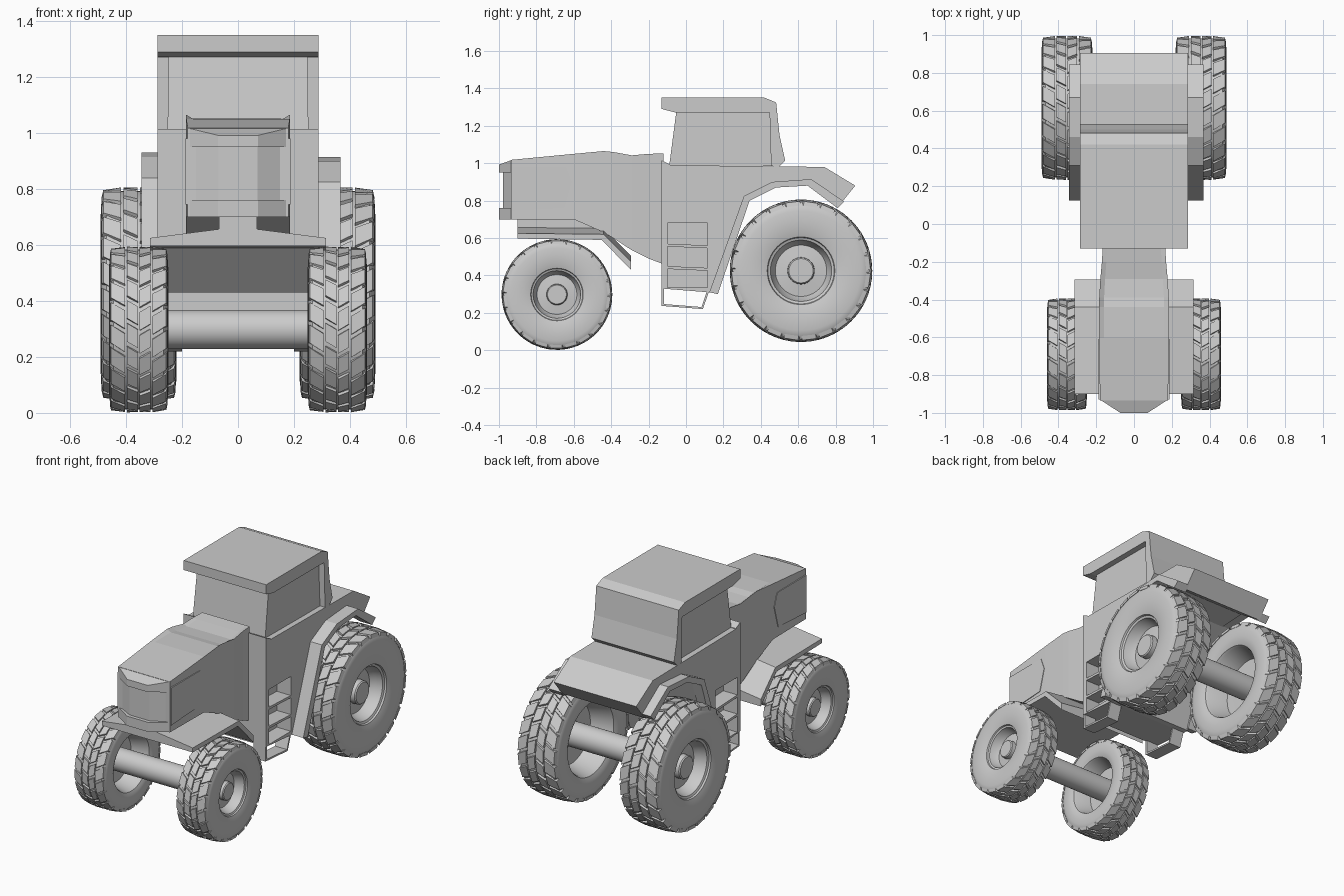
import bpy, bmesh
from math import sin, cos, pi

if "Cube" in bpy.data.objects:
    bpy.data.objects.remove(bpy.data.objects["Cube"])


def finish(name, bm, smooth=False):
    bmesh.ops.recalc_face_normals(bm, faces=bm.faces)
    me = bpy.data.meshes.new(name)
    bm.to_mesh(me)
    bm.free()
    ob = bpy.data.objects.new(name, me)
    bpy.context.collection.objects.link(ob)
    if smooth:
        bpy.ops.object.select_all(action='DESELECT')
        ob.select_set(True)
        bpy.context.view_layer.objects.active = ob
        bpy.ops.object.shade_smooth_by_angle(angle=0.6)
    return ob


def loft(name, rings):
    bm = bmesh.new()
    vs = [[bm.verts.new(p) for p in r] for r in rings]
    n = len(rings[0])
    for a, b in zip(vs, vs[1:]):
        for i in range(n):
            j = (i + 1) % n
            bm.faces.new((a[i], a[j], b[j], b[i]))
    bm.faces.new(vs[0])
    bm.faces.new(vs[-1])
    return finish(name, bm)


def prism(name, yz, x0, x1):
    return loft(name, [[(x, y, z) for y, z in yz] for x in (x0, x1)])


def box(name, x0, x1, y0, y1, z0, z1):
    return prism(name, [(y0, z0), (y1, z0), (y1, z1), (y0, z1)], x0, x1)


def hull(name, sections):
    # sections along y: (y, half width, bottom, top, dip of the top between its edges)
    return loft(name, [[(-w, y, b), (w, y, b), (w, y, t), (w * .86, y, t - d),
                        (-w * .86, y, t - d), (-w, y, t)] for y, w, b, t, d in sections])


def lathe(name, prof, cx, cy, cz, s=1, seg=56):
    # profile of (x, radius) turned about the x axis
    bm = bmesh.new()
    rings = []
    for x, r in prof:
        k = 1 if r == 0 else seg
        rings.append([bm.verts.new((cx + s * x, cy + r * cos(2 * pi * i / seg),
                                    cz + r * sin(2 * pi * i / seg))) for i in range(k)])
    for a, b in zip(rings, rings[1:]):
        for i in range(seg):
            j = (i + 1) % seg
            if len(a) == 1:
                bm.faces.new((a[0], b[i], b[j]))
            elif len(b) == 1:
                bm.faces.new((a[i], a[j], b[0]))
            else:
                bm.faces.new((a[i], a[j], b[j], b[i]))
    return finish(name, bm, True)


def wheel(name, s, y, z, R, h, count):
    cx = s * .355
    base = R * .965
    prof = [(.6, 0), (.6, .17), (.55, .187), (.3, .19), (.25, .36), (.45, .4), (.78, .43),
            (.82, .465), (.9, .475), (.92, .5), (.985, .6), (1, .72), (.985, .84), (.94, .92)]
    prof = [(a * h, r * R) for a, r in prof]
    prof += [(.84 * h, base), (-.84 * h, base)]
    prof += [(a * h, r * R) for a, r in [(-.94, .92), (-.985, .84), (-1, .74), (-.97, .66),
                                         (-.9, .6), (-.8, .58), (.1, .5), (.12, 0)]]
    lathe(name + "_tyre_and_rim", prof, cx, y, z, s)
    # tread: four columns of slanted blocks forming chevrons
    bm = bmesh.new()
    pitch = 2 * pi / count
    for i in range(count):
        for side in (-1, 1):
            for a, b in ((.03, .40), (.46, .97)):
                vs = []
                for top in (0, 1):
                    for u, e in ((a, 0), (b, 0), (b, 1), (a, 1)):
                        t = (i + .25 * (side > 0) + .5 * (a > .2)) * pitch - .75 * u * pitch
                        t += e * pitch * .84 + (.03 if e == 0 else -.03) * pitch * top
                        r = (R if u < .9 else R * .975) if top else (base - .006 if u < .9 else R * .915)
                        if top and u > .9:
                            u = .93
                        vs.append(bm.verts.new((cx + side * u * h, y + r * cos(t), z + r * sin(t))))
                bm.faces.new(vs[:4])
                bm.faces.new(vs[4:])
                for k in range(4):
                    m = (k + 1) % 4
                    bm.faces.new((vs[k], vs[m], vs[m + 4], vs[k + 4]))
    finish(name + "_tread", bm)


# Wheels and axles
for s, side in ((1, "right"), (-1, "left")):
    wheel("front_wheel_" + side, s, -.69, .298, .296, .106, 22)
    wheel("rear_wheel_" + side, s, .615, .425, .381, .136, 24)
for nm, y, z, r in (("front_axle", -.69, .298, .07), ("rear_axle", .615, .425, .075)):
    lathe(nm, [(-.36, 0), (-.36, r), (.36, r), (.36, 0)], 0, y, z, seg=32)

# Main body with wheel arch and rear deck
body = prism("cab_body", [(-.13, .99), (.74, .98), (.905, .88), (.82, .775), (.65, .89), (.48, .88),
                          (.335, .81), (.155, .31), (.12, .31), (-.13, .33)], -.287, .287)

# Step pockets cut into both sides, with treads and a hanging stirrup
for s, side in ((1, "right"), (-1, "left")):
    cut = box("step_cutter", s * .19, s * .4, -.10, .115, .335, .68)
    cut.hide_render = True
    mod = body.modifiers.new("pocket", 'BOOLEAN')
    mod.operation = 'DIFFERENCE'
    mod.solver = 'EXACT'
    mod.object = cut
    bpy.context.view_layer.objects.active = body
    bpy.ops.object.modifier_apply(modifier=mod.name)
    bpy.data.objects.remove(cut)
    for i, z in enumerate((.435, .555)):
        prism(f"step_{side}_{i}", [(-.11, z), (.12, z - .01), (.12, z + .005), (-.11, z + .015)],
              s * .18, s * .287)
    prism("stirrup_" + side, [(-.13, .335), (-.13, .237), (.09, .22), (.127, .325), (.115, .325),
                              (.083, .231), (-.118, .247), (-.118, .335)], s * .2, s * .283)

# Rear fenders along the wheel arch
for side, x0, x1, dz in (("right", .28, .367, -.01), ("left", -.28, -.345, .005)):
    prism("rear_fender_" + side,
          [(y, z + dz) for y, z in [(.125, .32), (.31, .835), (.46, .91), (.67, .925), (.845, .805),
                                    (.81, .77), (.65, .89), (.48, .88), (.34, .81), (.17, .31)]], x0, x1)

# Cab glass, sill and wrap-over roof
loft("cab_glass", [[(-w, a, z), (w, a, z), (w, b, z), (-w, b, z)]
                   for w, a, b, z in ((.252, -.09, .49, .985), (.248, -.05, .47, 1.29))])
prism("cab_sill", [(-.13, .985), (-.085, .985), (-.085, .993), (-.13, 1.015)], -.287, .287)
prism("cab_roof", [(-.13, 1.35), (.42, 1.35), (.482, 1.325), (.50, 1.15), (.53, 1.015), (.495, .98),
                   (.455, .985), (.447, 1.27), (-.06, 1.272), (-.13, 1.29)], -.287, .287)

# Hood and nose
hull("hood", [(-.935, .18, .70, 1.018, 0), (-.6, .185, .70, 1.05, 0), (-.44, .185, .63, 1.065, .015),
              (-.39, .184, .60, 1.06, .02), (-.29, .178, .535, 1.042, .01), (-.2, .17, .49, 1.05, .006),
              (-.12, .165, .46, 1.052, 0)])
hull("nose_upper_lip", [(-1, .072, .95, .992, 0), (-.93, .18, .95, 1.018, 0)])
hull("grille", [(-.978, .07, .75, .96, 0), (-.925, .168, .75, .96, 0)])
hull("nose_lower_lip", [(-1, .072, .70, .76, 0), (-.93, .18, .70, .76, 0)])
for s, side in ((1, "right"), (-1, "left")):
    prism("hood_side_panel_" + side, [(-.93, .98), (-.64, .98), (-.61, .90), (-.65, .76), (-.93, .745)],
          s * .17, s * .188)

# Engine block and front fender plate
box("engine_block", -.068, .068, -.90, -.35, .60, .71)
rings = []
for x, dz in ((-.315, 0), (-.065, .032), (.065, .032), (.315, 0)):
    rings.append([(x, -.9, .625 + dz), (x, -.44, .62 + dz), (x, -.295, .475 + dz),
                  (x, -.295, .43), (x, -.45, .59), (x, -.9, .597)])
loft("front_fender_plate", rings)
